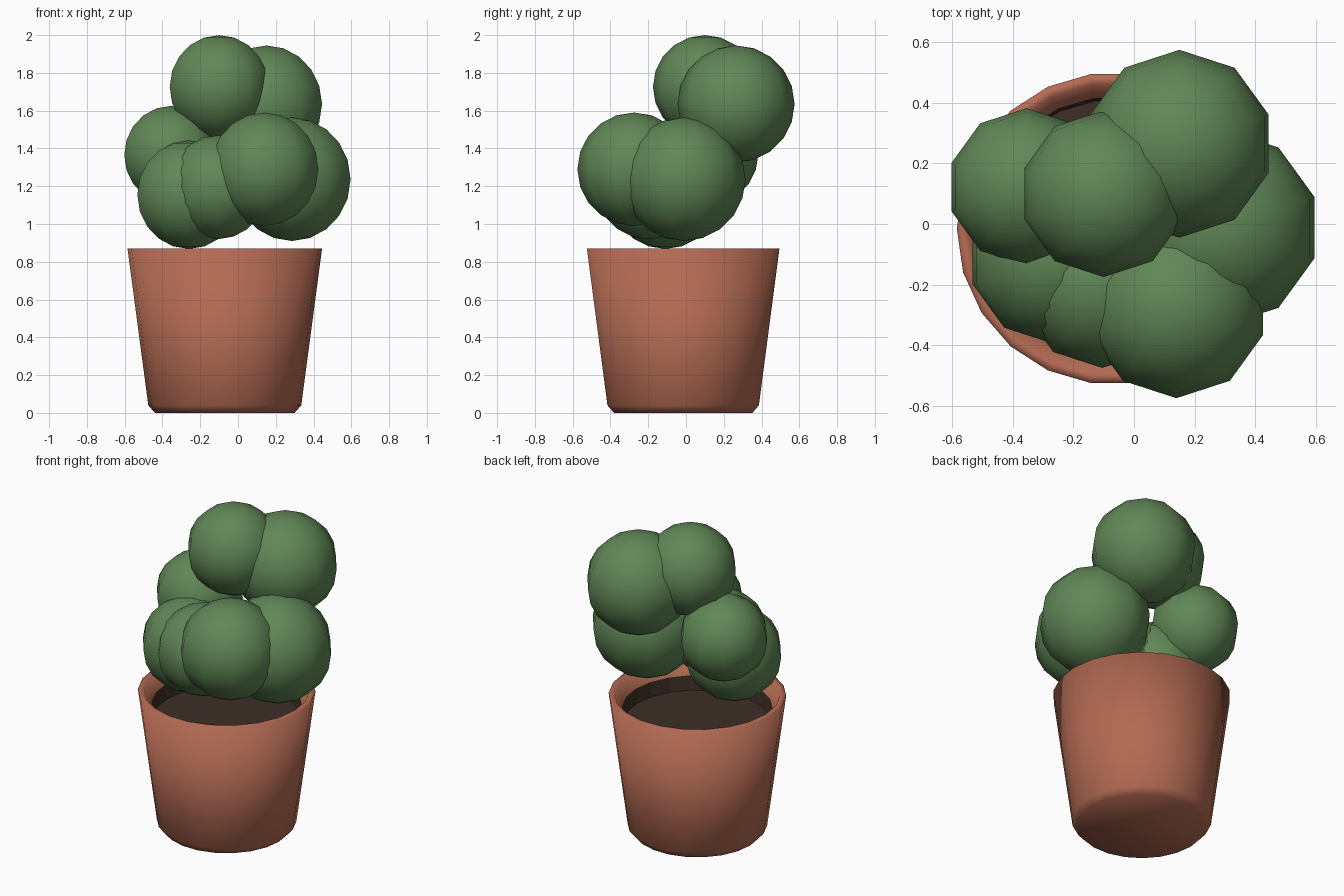
import bpy
import bmesh
from math import cos, sin, tau
from mathutils import Vector

if "Cube" in bpy.data.objects:
    bpy.data.objects.remove(bpy.data.objects["Cube"], do_unlink=True)


def material(name, rgb):
    mat = bpy.data.materials.new(name)
    mat.use_nodes = True
    color = (*rgb, 1)
    mat.diffuse_color = color
    mat.node_tree.nodes["Principled BSDF"].inputs["Base Color"].default_value = color
    return mat


terracotta = material("terracotta", (0.45, 0.145, 0.085))
leaf_green = material("leaf green", (0.117, 0.242, 0.093))
soil_brown = material("soil brown", (0.047, 0.028, 0.019))

POT_CENTRE = Vector((-0.07, -0.015, 0))
SIDES = 22


def lathe(name, profile, mat, cap_start=False, cap_end=False, smooth=True):
    """Revolve (radius, height) points about the pot axis."""
    bm = bmesh.new()
    rings = [[bm.verts.new((r * cos(tau * i / SIDES), r * sin(tau * i / SIDES), z))
              for i in range(SIDES)] for r, z in profile]
    for low, high in zip(rings, rings[1:]):
        for i in range(SIDES):
            j = (i + 1) % SIDES
            bm.faces.new((low[i], low[j], high[j], high[i]))
    if cap_start:
        bm.faces.new(rings[0][::-1])
    if cap_end:
        bm.faces.new(rings[-1])
    for face in bm.faces:
        face.smooth = smooth
    mesh = bpy.data.meshes.new(name)
    bm.to_mesh(mesh)
    bm.free()
    mesh.materials.append(mat)
    obj = bpy.data.objects.new(name, mesh)
    obj.location = POT_CENTRE
    bpy.context.collection.objects.link(obj)
    return obj


# Tapered pot with chamfered foot and sloping inner lip
lathe("pot", [(0.37, 0), (0.405, 0.04), (0.515, 0.87), (0.48, 0.87), (0.435, 0.79)],
      terracotta, cap_start=True)

# Sunken soil with a short side wall
lathe("soil", [(0.435, 0.79), (0.425, 0.70)], soil_brown, cap_end=True, smooth=False)

# Foliage balls: centre and radius
foliage = {
    "top_foliage": ((-0.10, 0.10, 1.725), 0.275),
    "back_foliage": ((0.15, 0.265, 1.635), 0.31),
    "right_foliage": ((-0.355, 0.122, 1.365), 0.26),
    "front_right_foliage": ((-0.26, -0.11, 1.155), 0.287),
    "front_middle_foliage": ((-0.105, -0.20, 1.195), 0.275),
    "front_left_foliage": ((0.14, -0.275, 1.29), 0.30),
    "left_foliage": ((0.285, -0.012, 1.237), 0.327),
}
for name, (centre, radius) in foliage.items():
    bpy.ops.mesh.primitive_uv_sphere_add(segments=10, ring_count=10,
                                         radius=radius, location=centre)
    ball = bpy.context.object
    ball.name = name
    ball.data.materials.append(leaf_green)
    bpy.ops.object.shade_smooth()
